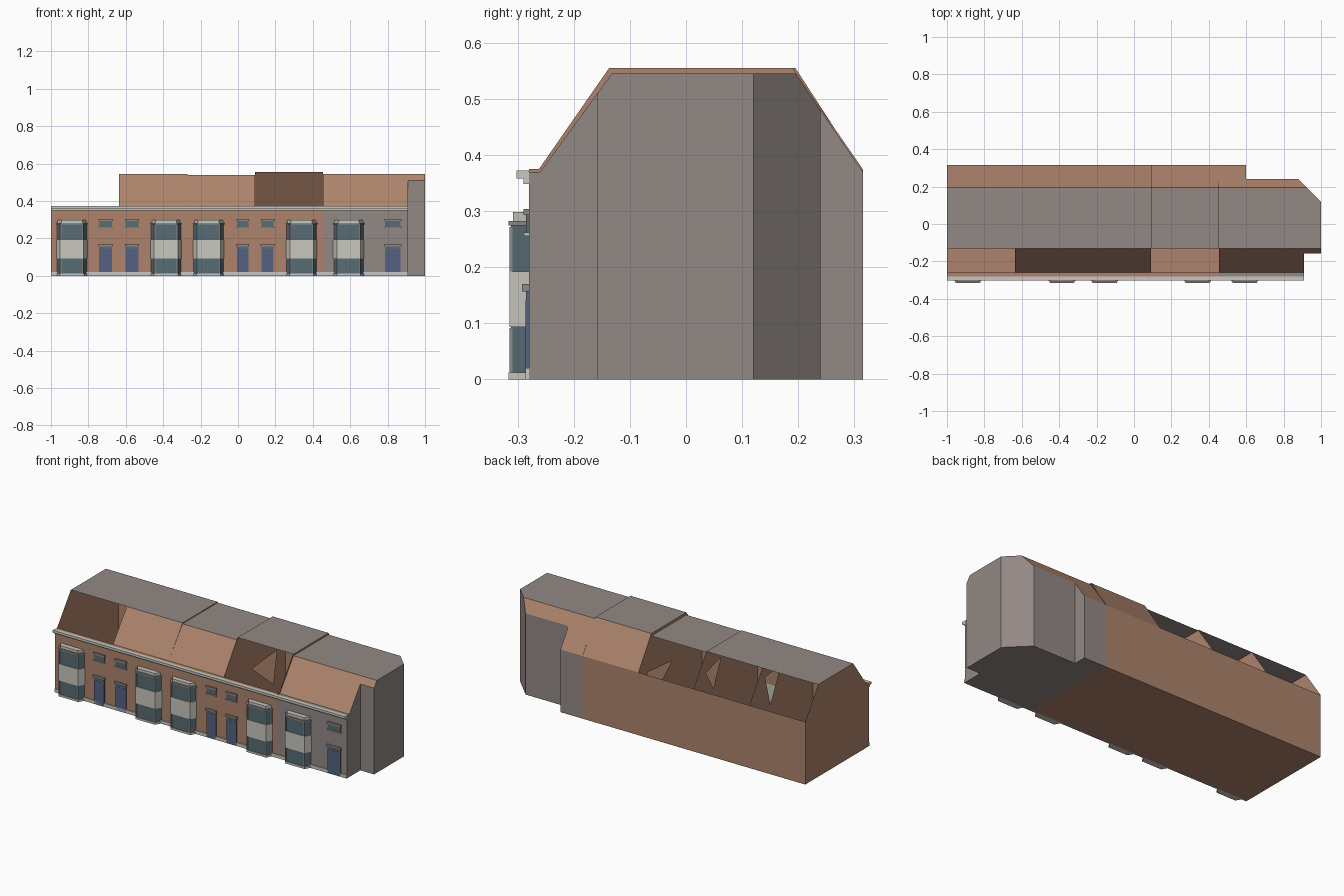
import bpy, bmesh, math

if "Cube" in bpy.data.objects:
    bpy.data.objects.remove(bpy.data.objects["Cube"], do_unlink=True)


def material(name, r, g, b):
    m = bpy.data.materials.new(name)
    m.use_nodes = True
    m.diffuse_color = (r, g, b, 1)
    m.node_tree.nodes["Principled BSDF"].inputs["Base Color"].default_value = (r, g, b, 1)
    return m


BRICK = material("brown brick", .42, .23, .15)
STONE = material("grey render", .29, .25, .235)
WHITE = material("off white trim", .58, .57, .52)
GLASS = material("teal glass", .095, .15, .175)
BLUE = material("blue door", .09, .12, .22)


def finish(name, bm, *mats):
    mesh = bpy.data.meshes.new(name)
    bm.to_mesh(mesh)
    bm.free()
    ob = bpy.data.objects.new(name, mesh)
    bpy.context.collection.objects.link(ob)
    for m in mats:
        mesh.materials.append(m)
    return ob


def sheet(name, mat, *polys):
    bm = bmesh.new()
    for p in polys:
        bm.faces.new([bm.verts.new(v) for v in p])
    return finish(name, bm, mat)


def prism(bm, ring, offset):
    """Closed solid from a ring of points swept along an offset."""
    a = [bm.verts.new(p) for p in ring]
    b = [bm.verts.new([p[i] + offset[i] for i in range(3)]) for p in ring]
    bm.faces.new(a)
    bm.faces.new(b)
    for i in range(len(a)):
        j = (i + 1) % len(a)
        bm.faces.new((a[i], a[j], b[j], b[i]))
    bmesh.ops.recalc_face_normals(bm, faces=bm.faces)


def box(name, mat, x0, x1, y0, y1, z0, z1):
    bm = bmesh.new()
    prism(bm, [(x0, y0, z0), (x1, y0, z0), (x1, y1, z0), (x0, y1, z0)], (0, 0, z1 - z0))
    return finish(name, bm, mat)


FRONT, BACK, EAVE = -.28, .315, .37


def profile(top):
    """Mansard cross-section in y and z."""
    return [(FRONT, 0), (BACK, 0), (BACK, EAVE), (.195, top), (-.132, top), (-.26, EAVE), (FRONT, EAVE)]


# Brick shell of the terrace, hollow inside
L, R = -1, .455
sheet("front_wall", BRICK, [(L, FRONT, 0), (R, FRONT, 0), (R, FRONT, EAVE), (L, FRONT, EAVE)],
      [(L, FRONT, EAVE), (R, FRONT, EAVE), (R, -.26, EAVE), (L, -.26, EAVE)])
sheet("back_wall", BRICK, [(R, BACK, 0), (L, BACK, 0), (L, BACK, EAVE), (R, BACK, EAVE)])
sheet("ground_floor", BRICK, [(L, BACK, 0), (R, BACK, 0), (R, FRONT, 0), (L, FRONT, 0)])
sheet("end_gable", BRICK, [(L, y, z) for y, z in reversed(profile(.545))])

# Roof sections: x range, height, front slope present, back slope present
sections = [(-1, -.635, .545, False, False), (-.635, -.27, .545, True, False),
            (-.27, .09, .54, True, False), (.09, R, .555, False, True)]
for x0, x1, top, front, back in sections:
    sheet("flat_roof", STONE, [(x0, -.132, top), (x1, -.132, top), (x1, .195, top), (x0, .195, top)])
    if front:
        sheet("front_slope", BRICK, [(x0, -.26, EAVE), (x1, -.26, EAVE), (x1, -.132, top), (x0, -.132, top)])
    if back:
        sheet("back_slope", BRICK, [(x1, BACK, EAVE), (x0, BACK, EAVE), (x0, .195, top), (x1, .195, top)])


# Party walls with a broken triangular opening
def party_wall(x, top, hole):
    bm = bmesh.new()
    for ring in (profile(top), hole):
        vs = [bm.verts.new((x, y, z)) for y, z in ring]
        for i in range(len(vs)):
            bm.edges.new((vs[i - 1], vs[i]))
    bmesh.ops.triangle_fill(bm, edges=bm.edges, use_beauty=True, normal=(1, 0, 0))
    return finish("party_wall", bm, BRICK)


party_wall(-.635, .545, [(.02, .5), (.17, .48), (.12, .3)])
party_wall(-.27, .545, [(.06, .46), (.2, .42), (.13, .3)])
party_wall(.09, .555, [(.0, .32), (.233, .34), (.2, .155)])
sheet("raised_party_wall", BRICK, [(R - .001, y, z) for y, z in
      [(FRONT, 0), (BACK, 0), (BACK, .375), (.19, .555), (-.137, .555), (-.262, .375), (FRONT, .375)]])

# Rendered end house with stepped plan and chamfered corner
bm = bmesh.new()
prism(bm, [(R, y, z) for y, z in profile(.545)], (1 - R, 0, 0))
for f in bm.faces:
    slope = .3 < f.normal.z < .9
    f.material_index = 1 if slope or f.normal.x < -.9 else 0
house = finish("end_house", bm, STONE, BRICK)
corner = box("corner_cutter", STONE, -.2, .2, -.2, .2, -.1, .8)
corner.rotation_euler.z = math.pi / 4
corner.location = (.94 + .2 * math.sqrt(.5), .18 + .2 * math.sqrt(.5), 0)
cutters = [box("front_cutter", STONE, .91, 1.2, -.5, -.158, -.1, .8),
           box("back_cutter", STONE, .6, 1.2, .24, .5, -.1, .8), corner]
for c in cutters:
    mod = house.modifiers.new("cut", 'BOOLEAN')
    mod.operation = 'DIFFERENCE'
    mod.object = c
    mod.solver = 'EXACT'
    c.hide_render = True
    c.hide_viewport = True
    c.display_type = 'WIRE'

# Cornice and plinth along the front
box("cornice", WHITE, L, .91, -.302, FRONT, .358, .372)
box("cornice_moulding", WHITE, L, .91, -.29, FRONT, .348, .358)
box("plinth", WHITE, L, .91, -.286, FRONT, 0, .02)


# Two-storey canted bays, stacked in tiers
def tier(name, mat, cx, z0, z1, grow):
    w, d, y = .08 + grow, .06 + grow, -.312 - grow
    bm = bmesh.new()
    prism(bm, [(cx - w, FRONT, z0), (cx - d, y, z0), (cx + d, y, z0), (cx + w, FRONT, z0)], (0, 0, z1 - z0))
    finish(name, bm, mat)


for cx in (-.888, -.385, -.157, .34, .592):
    tier("bay_base", WHITE, cx, 0, .012, .004)
    tier("bay_lower_glass", GLASS, cx, .012, .093, 0)
    tier("bay_panel", WHITE, cx, .093, .192, .003)
    tier("bay_upper_glass", GLASS, cx, .192, .274, 0)
    tier("bay_cap", STONE, cx, .274, .282, .004)
    tier("bay_top", WHITE, cx, .282, .298, -.004)
    for s in (-1, 1):
        for z in (.012, .192):
            box("bay_mullion", STONE, cx + s * .06 - .003, cx + s * .06 + .003, -.315, -.309, z, z + .08)

# Doors with fanlights and small windows above
for cx, w in ((-.708, .034), (-.567, .034), (.025, .031), (.158, .033), (.828, .042)):
    box("door", BLUE, cx - w, cx + w, -.286, FRONT, 0, .142)
    box("fanlight", GLASS, cx - w, cx + w, -.285, FRONT, .142, .157)
    box("door_lintel", STONE, cx - w - .004, cx + w + .004, -.292, FRONT, .157, .17)
    box("upper_window", GLASS, cx - w, cx + w, -.285, FRONT, .262, .293)
    box("window_lintel", STONE, cx - w - .003, cx + w + .003, -.29, FRONT, .293, .304)
    box("window_sill", WHITE, cx - w - .003, cx + w + .003, -.289, FRONT, .256, .262)
